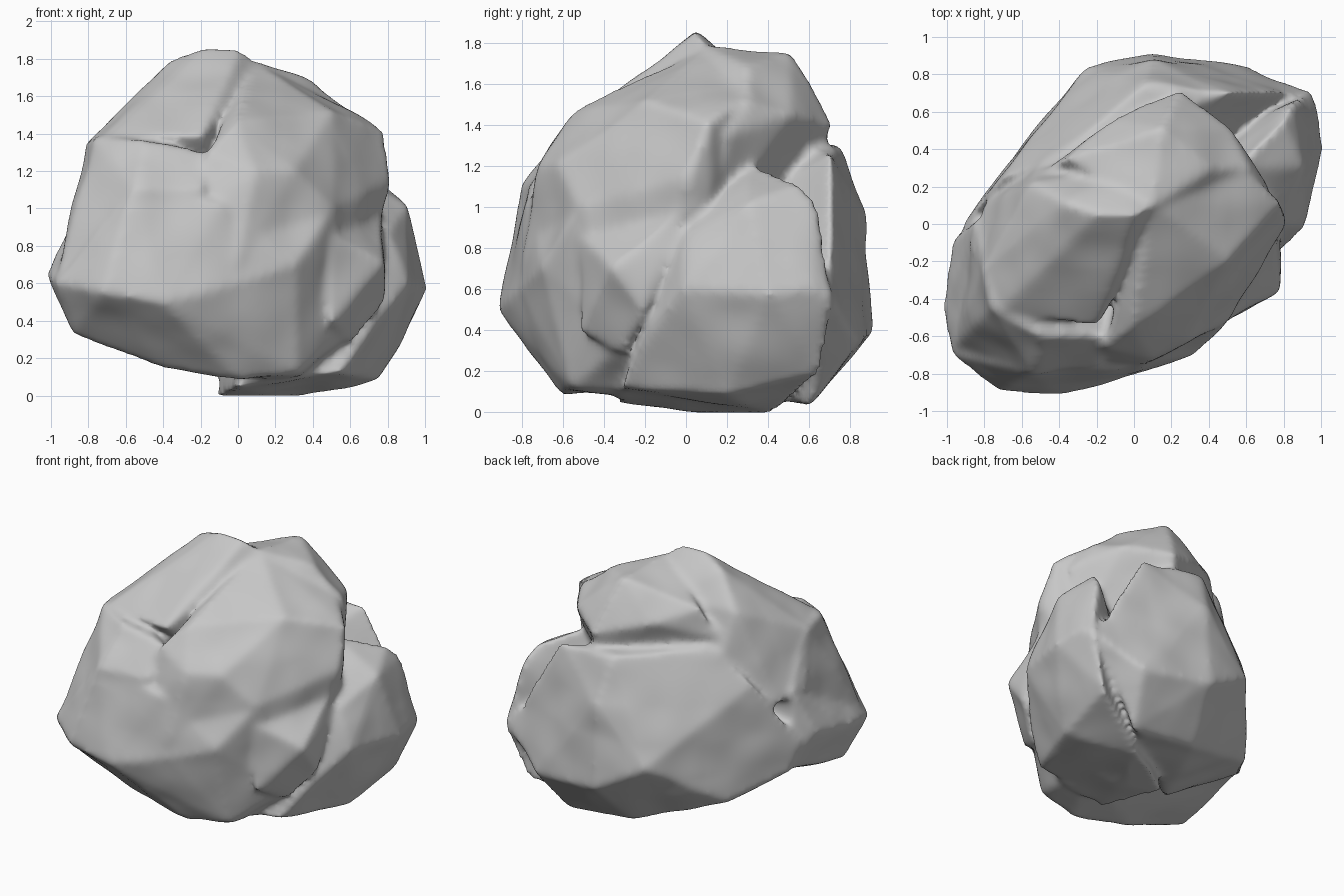
import bpy, bmesh
from mathutils import Vector, noise

cube = bpy.data.objects.get("Cube")
if cube:
    bpy.data.objects.remove(cube, do_unlink=True)

stone = bpy.data.materials.new("grey stone")
stone.use_nodes = True
stone.diffuse_color = (.57, .57, .57, 1)
stone.node_tree.nodes["Principled BSDF"].inputs["Base Color"].default_value = stone.diffuse_color

CORE = (0, 0, .8)
SWELL = .02
rock = bmesh.new()


def add_lobe(*corners):
    """Add a convex lump of stone reaching from the core out to its corners."""
    points = [Vector(corner) for corner in corners] + [Vector(CORE)]
    centre = sum(points, Vector()) / len(points)
    verts = []
    for point in points:
        outward = (point - centre).normalized()
        verts.append(rock.verts.new(point + outward * SWELL))
    hull = bmesh.ops.convex_hull(rock, input=verts)
    inside = [item for item in hull["geom_interior"] if isinstance(item, bmesh.types.BMVert)]
    bmesh.ops.delete(rock, geom=inside, context="VERTS")


# Front mass
add_lobe(
    (-1, -.45, .65), (-.95, -.7, .6), (-.7, -.88, .55), (-.4, -.9, .5),
    (-.87, -.55, .33), (-.4, -.55, .17), (0, -.6, .1), (-.95, -.1, .7),
    (0, -.8, .6), (.3, -.7, .7), (.5, -.5, 1), (.3, -.55, .13), (.6, -.3, .35),
    (-.85, 0, .45), (-.85, 0, 1), (-.1, -.76, 1), (-.55, -.78, 1.1), (.4, 0, .1))

# Left shoulder, with a ledge at its top
add_lobe(
    (-.8, -.25, 1.35), (-.75, -.45, 1.37), (-.5, -.6, 1.35), (-.2, -.6, 1.3),
    (-.2, -.75, 1.1), (-.55, -.78, 1.1), (-.7, -.85, .6), (-.95, -.65, .65), (-.85, 0, 1))

# Right shoulder, ending in the crack below the peak
add_lobe(
    (.1, .1, 1.77), (0, -.55, 1.45), (-.15, -.65, 1.3), (.1, -.7, 1.2), (0, -.8, .7),
    (.5, -.5, 1), (.3, -.6, 1.2), (.5, -.2, 1.5), (.8, 0, 1.15), (.77, .1, 1.4),
    (.6, .25, 1.5), (.7, .1, .8), (.6, -.3, .4), (-.2, -.75, .9))

# Side knob
add_lobe(
    (.76, -.35, .7), (.5, -.5, .4), (.77, -.2, .5), (.5, -.5, .85), (.77, 0, 1), (.6, -.3, .3))

# Peak, with its shoulder falling back to the left
add_lobe(
    (-.2, .05, 1.84), (0, .05, 1.84), (-.36, .1, 1.77), (-.53, .2, 1.57),
    (-.8, -.25, 1.35), (-.7, -.45, 1.38), (-.2, -.53, 1.39), (-.5, .3, 1.3),
    (.1, .1, 1.77), (-.1, .3, 1.6), (-.87, -.1, 1), (-.8, .1, .95))

# Upper back
add_lobe(
    (.25, .7, 1.4), (.5, .5, 1.45), (.6, .3, 1.5), (.15, .5, 1.74), (-.1, .55, 1.5),
    (-.35, .35, 1.6), (.1, .1, 1.78), (-.45, .3, 1.4), (.7, .2, 1.35), (.4, .3, 1.66),
    (.2, .6, 1.15), (.6, .2, 1))

# Right end
add_lobe(
    (1, .4, .57), (.97, .6, .6), (.9, 0, .6), (.9, .3, 1), (.8, .55, 1.1), (.8, 0, .85),
    (.7, -.2, .35), (.55, -.3, .13), (.75, .2, .1), (.8, .65, .2), (.3, .4, 0),
    (-.1, .15, 0), (.93, .7, .55), (.55, .3, 1.2), (0, -.33, .05), (.84, .63, 1))

# Lower back, round to the left
add_lobe(
    (.9, .7, .55), (.6, .83, .35), (.1, .9, .4), (.1, .86, .95), (.05, .74, 1.28),
    (.5, .7, 1.25), (-.25, .82, .6), (-.43, .35, 1.33), (-.7, .25, 1.1), (-.9, 0, .65),
    (-.86, .05, .45), (-.6, .4, .3), (0, .6, .1), (.5, .6, .05), (-.35, -.1, .17))

bmesh.ops.recalc_face_normals(rock, faces=rock.faces)
mesh = bpy.data.meshes.new("boulder")
rock.to_mesh(mesh)
rock.free()
boulder = bpy.data.objects.new("boulder", mesh)
bpy.context.collection.objects.link(boulder)

# Weld the lobes into one skin and wear the edges
weld = boulder.modifiers.new("weld", "REMESH")
weld.mode = "VOXEL"
weld.voxel_size = .022
wear = boulder.modifiers.new("worn edges", "SMOOTH")
wear.factor = .5
wear.iterations = 9
graph = bpy.context.evaluated_depsgraph_get()
skin = bpy.data.meshes.new_from_object(boulder.evaluated_get(graph))
boulder.modifiers.clear()
boulder.data = skin

# Gentle dents over the surface
normals = [vert.normal.copy() for vert in skin.vertices]
for vert, normal in zip(skin.vertices, normals):
    vert.co += normal * noise.noise(vert.co * 4) * .015
    vert.co.z = max(vert.co.z, 0)

skin.materials.clear()
skin.materials.append(stone)
skin.shade_smooth()
